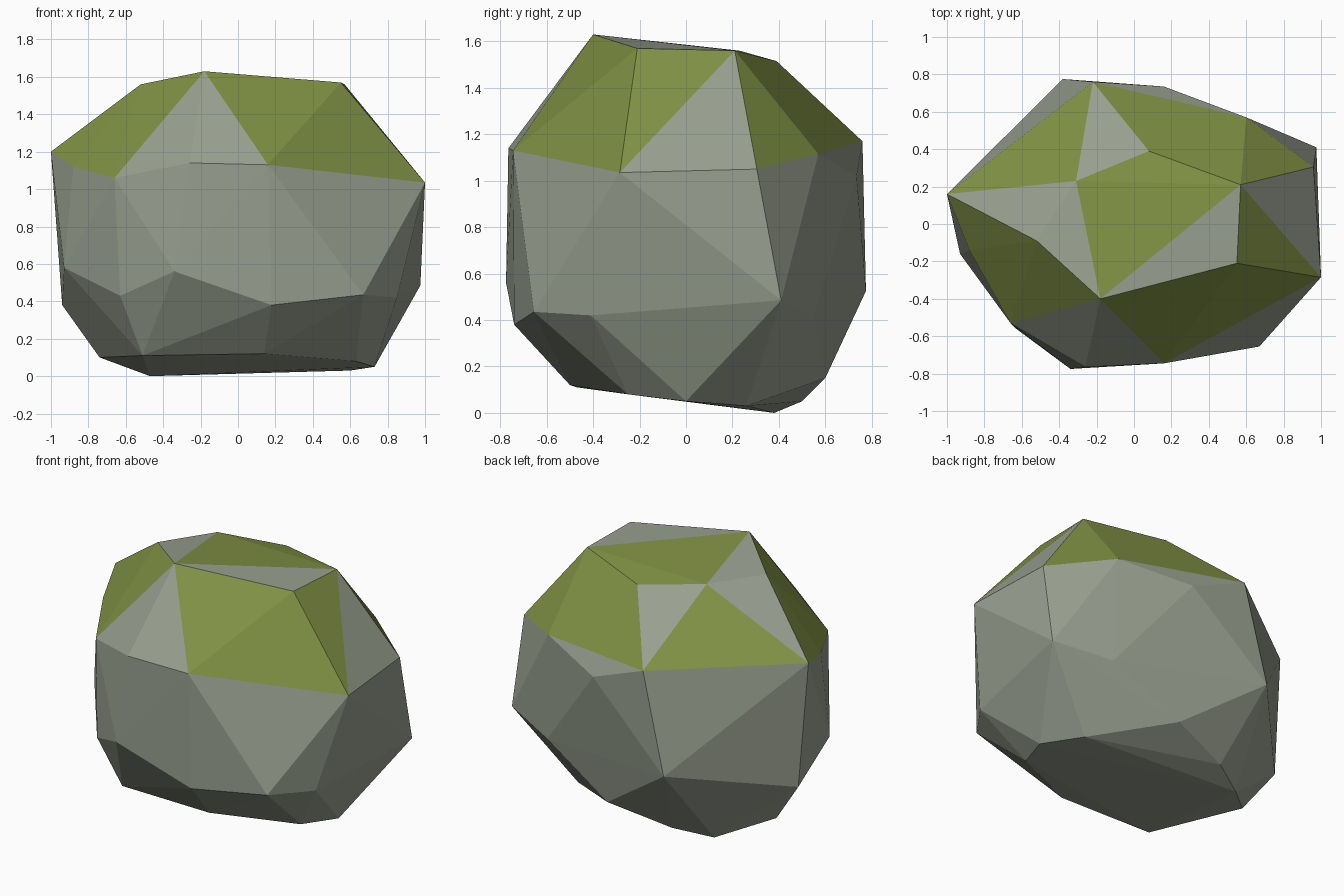
import bpy, bmesh
from mathutils import Vector

if "Cube" in bpy.data.objects:
    bpy.data.objects.remove(bpy.data.objects["Cube"])


def material(name, colour):
    m = bpy.data.materials.new(name)
    m.diffuse_color = (*colour, 1)
    m.use_nodes = True
    m.node_tree.nodes["Principled BSDF"].inputs["Base Color"].default_value = m.diffuse_color
    return m


# Corners of the boulder, from the crown down to the foot
crown = dict(A=(-.18, -.40, 1.63), B=(.55, -.21, 1.57), C=(.57, .21, 1.56),
             D=(-.52, -.09, 1.56), E=(-.31, .23, 1.56), F=(.08, .39, 1.515))
shoulder = dict(G=(-1, .16, 1.20), H=(-.22, .76, 1.17), I=(.60, .57, 1.115),
                J=(.96, .305, 1.05), K=(1, -.285, 1.035), L=(.16, -.745, 1.13),
                M=(-.66, -.53, 1.06), N=(-.26, -.765, 1.14),
                O=(-.88, -.14, 1.12), P=(.16, .735, 1.02))
waist = dict(a=(-.34, -.775, .56), b=(.18, -.74, .38), c=(.67, -.655, .435),
             d=(.85, -.41, .42), e=(.975, .41, .485), f=(.62, .55, .42),
             g=(-.38, .775, .525), h=(-.94, .18, .38), i=(-.93, -.16, .58),
             j=(-.63, -.56, .43))
foot = dict(k=(.73, 0, .05), l=(.63, -.25, .08), m=(.14, -.50, .12),
            n=(-.51, -.47, .11), o=(-.74, .12, .10), p=(-.47, .38, 0),
            q=(-.25, .50, .05), r=(.15, .60, .15), s=(.60, .26, .03))
corners = {**crown, **shoulder, **waist, **foot}

# Bare stone patches among the mossy upper faces
bare = [set("GDEA"), set("AMNL"), set("ABC"), set("CJK"), set("HEF")]

# Boulder: convex hull around the corners
bm = bmesh.new()
for co in corners.values():
    bm.verts.new(co)
hull = bmesh.ops.convex_hull(bm, input=bm.verts[:])
bmesh.ops.delete(bm, geom=[v for v in bm.verts if not v.link_faces], context='VERTS')
bmesh.ops.recalc_face_normals(bm, faces=bm.faces[:])


def label(v):
    return min(corners, key=lambda n: (Vector(corners[n]) - v.co).length)


# Moss on high faces, except on the bare patches
for f in bm.faces:
    names = {label(v) for v in f.verts}
    mossy = f.calc_center_median().z > 1.18 and not any(names <= b for b in bare)
    f.material_index = int(mossy)
    f.smooth = False

mesh = bpy.data.meshes.new("boulder")
bm.to_mesh(mesh)
bm.free()
mesh.materials.append(material("grey_stone", (.314, .352, .279)))
mesh.materials.append(material("green_moss", (.216, .283, .058)))
bpy.context.collection.objects.link(bpy.data.objects.new("boulder", mesh))
